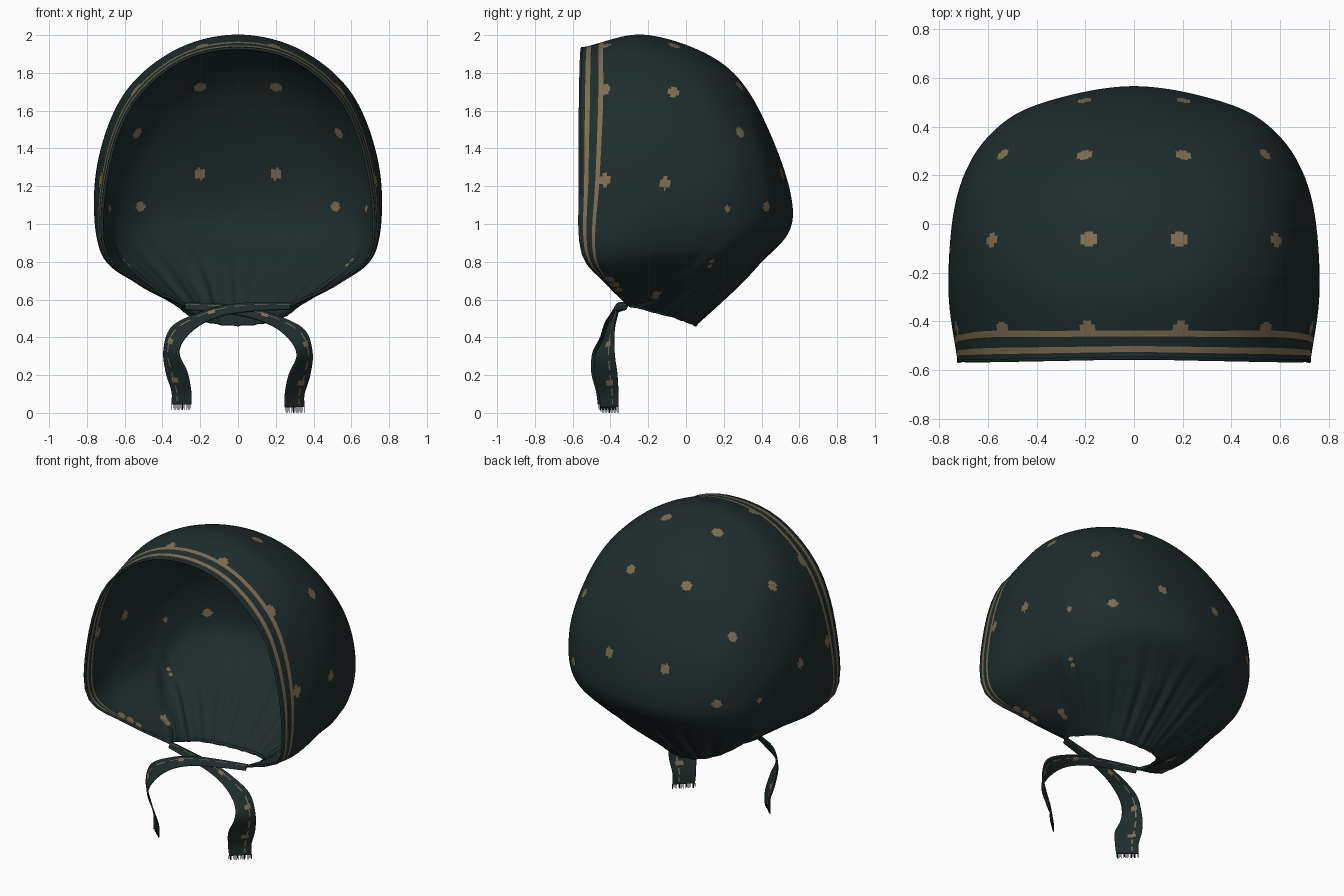
import bpy, bmesh, math
from mathutils import Vector
from mathutils.kdtree import KDTree

cube = bpy.data.objects.get("Cube")
if cube:
    bpy.data.objects.remove(cube, do_unlink=True)


def make_material(name, color):
    mat = bpy.data.materials.new(name)
    mat.use_nodes = True
    mat.diffuse_color = color
    bsdf = mat.node_tree.nodes["Principled BSDF"]
    bsdf.inputs["Base Color"].default_value = color
    bsdf.inputs["Roughness"].default_value = 0.9
    return mat


CLOTH = make_material("dark_teal_cloth", (0.014, 0.026, 0.026, 1))
GOLD = make_material("tan_print", (0.21, 0.155, 0.085, 1))


def spline(points, t):
    """Smooth curve through evenly numbered points."""
    i = min(int(t), len(points) - 2)
    f = t - i
    b, c = points[i], points[i + 1]
    a = points[i - 1] if i > 0 else b * 2 - c
    d = points[i + 2] if i + 2 < len(points) else c * 2 - b
    return b + (c - a) * (f / 2) + (a * 2 - b * 5 + c * 4 - d) * (f * f / 2) \
        + (b * 3 - a - c * 3 + d) * (f ** 3 / 2)


def grid_object(name, grid, is_gold, thickness):
    """Cloth sheet from rows of points; is_gold(row, column, centre) picks the print."""
    bm = bmesh.new()
    rows = [[bm.verts.new(p) for p in row] for row in grid]
    for r in range(len(rows) - 1):
        for c in range(len(rows[0]) - 1):
            face = bm.faces.new((rows[r][c], rows[r][c + 1], rows[r + 1][c + 1], rows[r + 1][c]))
            face.material_index = int(is_gold(r, c, face.calc_center_median()))
            face.smooth = True
    bmesh.ops.remove_doubles(bm, verts=bm.verts[:], dist=0.0003)
    bmesh.ops.recalc_face_normals(bm, faces=bm.faces[:])
    mesh = bpy.data.meshes.new(name)
    bm.to_mesh(mesh)
    bm.free()
    obj = bpy.data.objects.new(name, mesh)
    bpy.context.collection.objects.link(obj)
    mesh.materials.append(CLOTH)
    mesh.materials.append(GOLD)
    solid = obj.modifiers.new("cloth_thickness", "SOLIDIFY")
    solid.thickness = thickness
    solid.offset = 0


def mirrored(p):
    return Vector((-p.x, p.y, p.z))


# Hood: half arches fanning from the chin, front rim first, neck edge last
CHIN = (.28, -.30, .57)
HALF_ARCHES = [
    [(.52, -.42, .69), (.705, -.55, .86), (.695, -.56, 1.25), (.57, -.56, 1.62), (.31, -.555, 1.86), (0, -.55, 1.93)],
    [(.52, -.36, .68), (.725, -.33, .86), (.745, -.25, 1.27), (.61, -.2, 1.67), (.34, -.2, 1.91), (0, -.2, 1.995)],
    [(.48, -.27, .66), (.69, -.05, .87), (.735, .03, 1.24), (.59, .1, 1.6), (.33, .18, 1.77), (0, .21, 1.83)],
    [(.44, -.19, .64), (.66, .08, .86), (.68, .23, 1.14), (.53, .36, 1.36), (.28, .42, 1.46), (0, .44, 1.48)],
    [(.41, -.16, .625), (.59, .08, .77), (.62, .26, .91), (.49, .43, 1), (.27, .52, 1.02), (0, .56, 1.03)],
    [(.37, -.16, .6), (.46, .01, .67), (.46, .16, .72), (.34, .29, .76), (.17, .35, .77), (0, .37, .78)],
    [(.30, -.24, .56), (.28, -.17, .54), (.24, -.07, .515), (.17, 0, .49), (.09, .04, .475), (0, .05, .47)],
]
arches = []
for half in HALF_ARCHES:
    side = [Vector(p) for p in [CHIN] + half]
    arches.append(side + [mirrored(p) for p in reversed(side[:-1])])

STEP, COLUMNS = 42, 250
HEART = Vector((0, -.1, 1.1))
hood_grid = []
for r in range(6 * STEP + 1):
    s = r / STEP
    arch = [spline([a[k] for a in arches], s) for k in range(13)]
    row = []
    for c in range(COLUMNS + 1):
        p = spline(arch, 12 * c / COLUMNS)
        # gathers deepen towards the neck and flatten at its hem
        u = c / COLUMNS
        depth = max(0, min(1, (.95 - p.z) / .4)) * min(1, s / 2, 6.3 - s) * math.sin(math.pi * u)
        fold = math.sin(u * 90) + .6 * math.sin(u * 151 + 1)
        row.append(p + (p - HEART).normalized() * (.008 * depth * fold))
    hood_grid.append(row)

# Printed spots snapped to the cloth: position and radius
SPOTS = [(.19, -.43, 1.95, .032), (.55, -.43, 1.71, .032), (.74, -.43, 1.23, .032),
         (.2, -.06, 1.97, .031), (.59, -.06, 1.71, .03), (.74, -.11, 1.22, .031),
         (.2, .3, 1.74, .029), (.54, .28, 1.48, .028), (.68, .21, 1.08, .018),
         (.2, .49, 1.26, .031), (.5, .39, 1.09, .029),
         (.56, -.4, .72, .025), (.52, -.375, .69, .025), (.48, -.355, .66, .02),
         (.43, -.16, .64, .023), (.4, -.16, .62, .02),
         (.57, .12, .79, .013), (.59, .13, .82, .013)]
cloth_points = [p for row in hood_grid for p in row]
tree = KDTree(len(cloth_points))
for i, p in enumerate(cloth_points):
    tree.insert(p, i)
tree.balance()
spots = []
for x, y, z, radius in SPOTS:
    for sx in (x, -x):
        spots.append((tree.find((sx, y, z))[0], radius))


def hood_print(r, c, centre):
    # two stripes behind the rim, then the spots
    if r in (3, 4, 5, 11, 12, 13):
        return True
    return any((centre - q).length < radius for q, radius in spots)


grid_object("bonnet_hood", hood_grid, hood_print, .01)


def tube(name, points, radius):
    curve = bpy.data.curves.new(name, "CURVE")
    curve.dimensions = "3D"
    curve.bevel_depth = radius
    curve.bevel_resolution = 2
    line = curve.splines.new("POLY")
    line.points.add(len(points) - 1)
    for slot, p in zip(line.points, points):
        slot.co = (*p, 1)
    obj = bpy.data.objects.new(name, curve)
    bpy.context.collection.objects.link(obj)
    curve.materials.append(CLOTH)


# Hems along the face opening and the neck
tube("face_hem", hood_grid[0][::5], .008)
tube("neck_hem", hood_grid[-1][::5], .01)

# Tie ribbons: centre path and half-width direction
PATH = [(-.28, -.31, .565), (-.1, -.35, .555), (.06, -.37, .53), (.2, -.39, .485), (.315, -.41, .41),
        (.352, -.43, .31), (.325, -.425, .2), (.3, -.41, .1), (.3, -.405, .03)]
HALF_WIDTH = [(0, .01, .018), (0, .012, .022), (0, .015, .026), (.01, .025, .028), (.035, .03, .03),
              (.04, .05, .01), (.055, .06, 0), (.05, .05, 0), (.05, .045, 0)]
path = [Vector(p) for p in PATH]
widths = [Vector(w) for w in HALF_WIDTH]
ROWS, ACROSS = 96, 16


def ribbon_print(r, c, centre):
    # broken line along the outer edge and a few spots
    spot = any(math.hypot((r - k) * .012, (c - 10) * .009) < .024 for k in (30, 54, 76))
    return spot or (c == 11 and r % 8 < 5)


def tie(name, side, shift):
    grid = []
    for r in range(ROWS + 1):
        t = 8 * r / ROWS
        mid, half = spline(path, t), spline(widths, t)
        row = []
        for c in range(ACROSS + 1):
            p = mid + half * (2 * c / ACROSS - 1) + shift * min(1, t / 2)
            row.append(Vector((p.x * side, p.y, p.z)))
        grid.append(row)
    grid_object(name, grid, ribbon_print, .008)
    # frayed threads at the cut end
    bm = bmesh.new()
    for i, p in enumerate(grid[-1]):
        length = .03 if i % 3 else .022
        thread = bmesh.ops.create_cube(bm, size=1)["verts"]
        bmesh.ops.scale(bm, vec=(.003, .003, length), verts=thread)
        bmesh.ops.translate(bm, vec=p - Vector((0, 0, length / 2)), verts=thread)
    mesh = bpy.data.meshes.new(name + "_fringe")
    bm.to_mesh(mesh)
    bm.free()
    mesh.materials.append(CLOTH)
    bpy.context.collection.objects.link(bpy.data.objects.new(name + "_fringe", mesh))


tie("left_tie", 1, Vector((0, 0, 0)))
tie("right_tie", -1, Vector((0, -.014, .015)))
